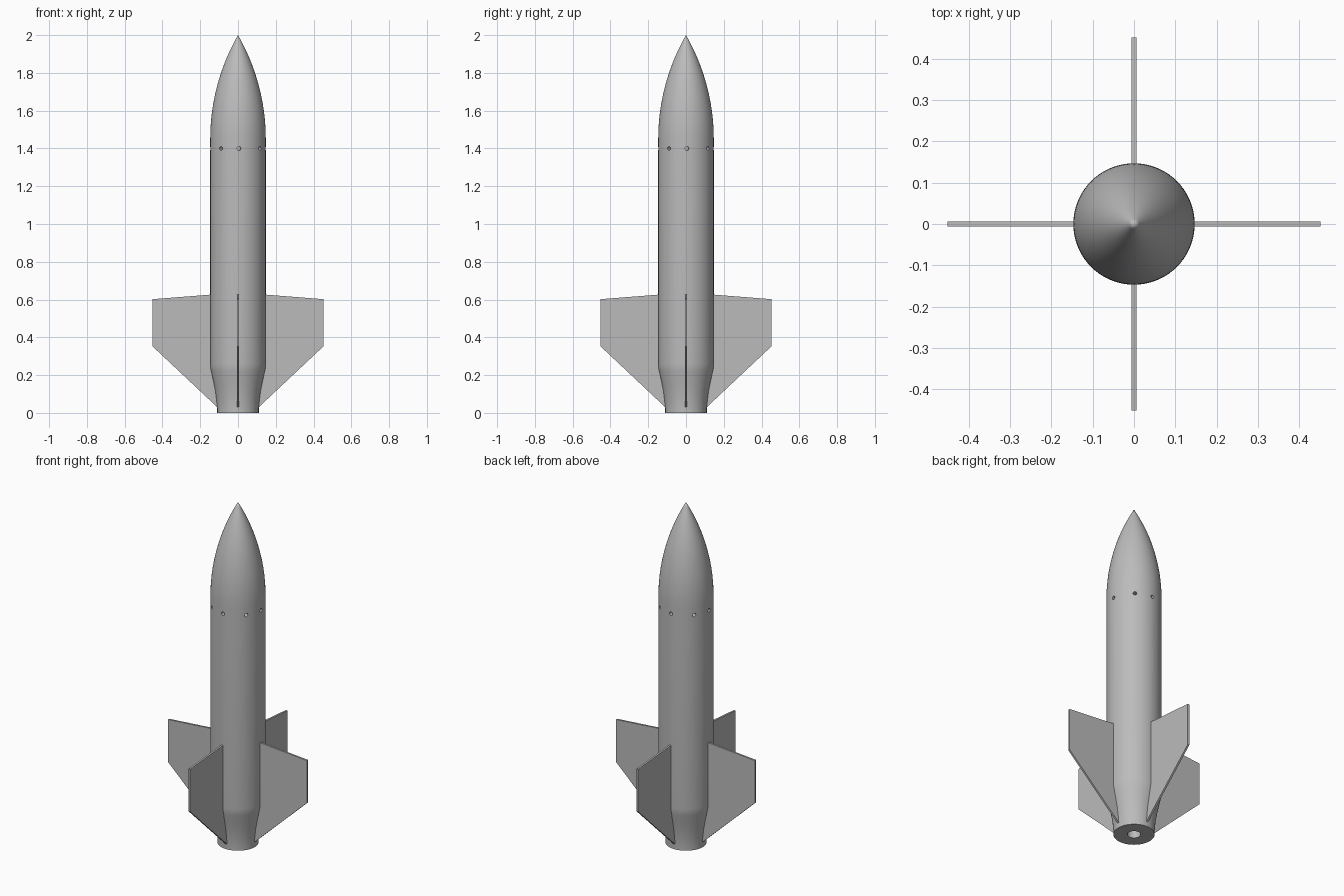
import bpy
import bmesh
import math
from mathutils import Matrix

if "Cube" in bpy.data.objects:
    bpy.data.objects.remove(bpy.data.objects["Cube"])

GREY = (0.5, 0.5, 0.5, 1)
RADIUS, NOSE_BASE, NOSE_LEN = 0.147, 1.45, 0.55

grey = bpy.data.materials.new("matte grey")
grey.use_nodes = True
grey.diffuse_color = GREY
grey.node_tree.nodes["Principled BSDF"].inputs["Base Color"].default_value = GREY


def finish(bm, name):
    bmesh.ops.remove_doubles(bm, verts=bm.verts, dist=1e-5)
    bmesh.ops.recalc_face_normals(bm, faces=bm.faces)
    mesh = bpy.data.meshes.new(name)
    bm.to_mesh(mesh)
    bm.free()
    obj = bpy.data.objects.new(name, mesh)
    bpy.context.collection.objects.link(obj)
    mesh.materials.append(grey)
    return obj


def lathe(name, profile, steps=72):
    bm = bmesh.new()
    verts = [bm.verts.new((r, 0, z)) for r, z in profile]
    edges = [bm.edges.new(pair) for pair in zip(verts, verts[1:])]
    bmesh.ops.spin(bm, geom=verts + edges, cent=(0, 0, 0), axis=(0, 0, 1),
                   angle=math.tau, steps=steps, use_duplicate=False)
    return finish(bm, name)


# Body: motor bore, boat tail, straight tube and ogive nose
bore = [(0, 0.5), (0.036, 0.5), (0.036, 0)]
tail = [(0.11, 0), (0.11, 0.025), (0.114, 0.07), (0.121, 0.12),
        (0.131, 0.17), (0.142, 0.22), (0.146, 0.24), (RADIUS, 0.26)]
arc = (RADIUS ** 2 + NOSE_LEN ** 2) / (2 * RADIUS)
nose = []
for i in range(24):
    h = NOSE_LEN * i / 24
    nose.append((math.sqrt(arc ** 2 - h ** 2) - arc + RADIUS, NOSE_BASE + h))
nose.append((0, NOSE_BASE + NOSE_LEN))
body = lathe("rocket_body", bore + tail + nose)

# Ring of small vent holes below the nose
bm = bmesh.new()
for quarter in range(4):
    for offset in (2, 52):
        turn = Matrix.Rotation(math.radians(90 * quarter + offset), 4, "Z")
        place = Matrix.Translation((0, -RADIUS, 1.4)) @ Matrix.Rotation(math.pi / 2, 4, "X")
        bmesh.ops.create_cone(bm, cap_ends=True, segments=16, radius1=0.01,
                              radius2=0.01, depth=0.08, matrix=turn @ place)
cutter = finish(bm, "vent_cutter")
cutter.hide_render = True
cut = body.modifiers.new("vents", "BOOLEAN")
cut.object, cut.operation, cut.solver = cutter, "DIFFERENCE", "EXACT"
bpy.ops.object.select_all(action="DESELECT")
body.select_set(True)
bpy.context.view_layer.objects.active = body
bpy.ops.object.modifier_apply(modifier="vents")
bpy.data.objects.remove(cutter)
bpy.ops.object.shade_smooth_by_angle(angle=math.radians(25))

# Four flat fins, rooted inside the body
outline = [(0.1, 0.03), (0.11, 0.03), (0.452, 0.352), (0.452, 0.602),
           (0.146, 0.626), (0.1, 0.626)]
THICK = 0.011
for i, side in enumerate(("left", "back", "right", "front")):
    bm = bmesh.new()
    face = bm.faces.new([bm.verts.new((x, -THICK / 2, z)) for x, z in outline])
    grown = bmesh.ops.extrude_face_region(bm, geom=[face])["geom"]
    bmesh.ops.translate(bm, vec=(0, THICK, 0),
                        verts=[v for v in grown if isinstance(v, bmesh.types.BMVert)])
    bmesh.ops.rotate(bm, verts=bm.verts, cent=(0, 0, 0),
                     matrix=Matrix.Rotation(i * math.pi / 2, 3, "Z"))
    finish(bm, side + "_fin")
